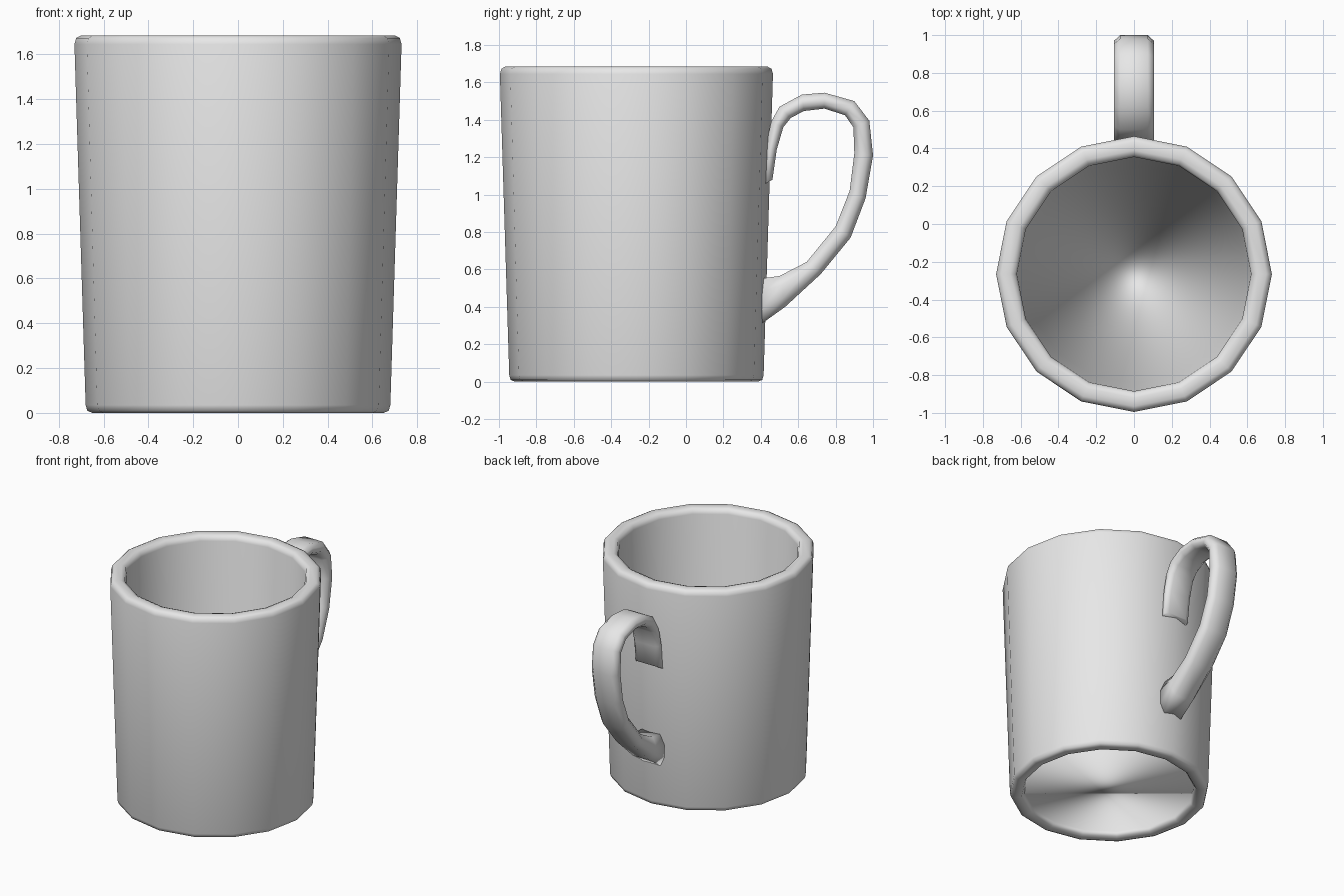
import bpy
import bmesh
import math

cube = bpy.data.objects.get("Cube")
if cube:
    bpy.data.objects.remove(cube, do_unlink=True)

SIDES = 16
CENTRE_Y = -0.265

grey = bpy.data.materials.new("light_grey")
grey.use_nodes = True
colour = (0.8, 0.8, 0.8, 1)
grey.diffuse_color = colour
grey.node_tree.nodes["Principled BSDF"].inputs["Base Color"].default_value = colour


def finish(bm, name):
    """Turn a bmesh into a smooth grey object."""
    for face in bm.faces:
        face.smooth = True
    mesh = bpy.data.meshes.new(name)
    bm.to_mesh(mesh)
    bm.free()
    mesh.materials.append(grey)
    obj = bpy.data.objects.new(name, mesh)
    bpy.context.collection.objects.link(obj)
    return obj


def bridge(bm, a, b):
    """Join two vertex rings with quads."""
    n = len(a)
    for i in range(n):
        j = (i + 1) % n
        bm.faces.new((a[i], a[j], b[j], b[i]))


# Cup: a closed wall profile (radius, height) turned around the axis
profile = [(0.58, 0.035), (0.60, 0.005), (0.65, 0), (0.673, 0.01), (0.68, 0.035),
           (0.73, 1.645), (0.722, 1.673), (0.70, 1.685),
           (0.655, 1.685), (0.63, 1.675), (0.62, 1.645)]
bm = bmesh.new()
rings = []
for r, z in profile:
    ring = []
    for i in range(SIDES):
        a = math.tau * i / SIDES
        ring.append(bm.verts.new((r * math.cos(a), CENTRE_Y + r * math.sin(a), z)))
    rings.append(ring)
for k, ring in enumerate(rings):
    bridge(bm, ring, rings[(k + 1) % len(rings)])
# Floor across the inner bottom edge
bm.faces.new(rings[0])
finish(bm, "cup")

# Handle: pairs of outer and inner edge points (y, z) from the top end down
pairs = [((0.41, 1.05), (0.462, 1.08)), ((0.425, 1.25), (0.485, 1.24)),
         ((0.455, 1.39), (0.52, 1.36)), ((0.50, 1.47), (0.56, 1.41)),
         ((0.62, 1.535), (0.63, 1.447)), ((0.74, 1.545), (0.74, 1.46)),
         ((0.90, 1.50), (0.85, 1.425)), ((0.98, 1.395), (0.895, 1.36)),
         ((1.0, 1.21), (0.90, 1.22)), ((0.96, 0.98), (0.875, 1.02)),
         ((0.88, 0.77), (0.80, 0.83)), ((0.72, 0.575), (0.645, 0.64)),
         ((0.53, 0.40), (0.50, 0.565)), ((0.39, 0.30), (0.39, 0.55))]
# Chamfered cross-section: (share of half width, share from inner to outer)
section = [(1, 0.3), (1, 0.7), (0.7, 1), (-0.7, 1),
           (-1, 0.7), (-1, 0.3), (-0.7, 0), (0.7, 0)]
bm = bmesh.new()
rings = []
for (oy, oz), (iy, iz) in pairs:
    rings.append([bm.verts.new((0.105 * w, iy + (oy - iy) * t, iz + (oz - iz) * t))
                  for w, t in section])
for a, b in zip(rings, rings[1:]):
    bridge(bm, a, b)
bm.faces.new(rings[0])
bm.faces.new(rings[-1])
bmesh.ops.recalc_face_normals(bm, faces=bm.faces[:])
finish(bm, "handle")
